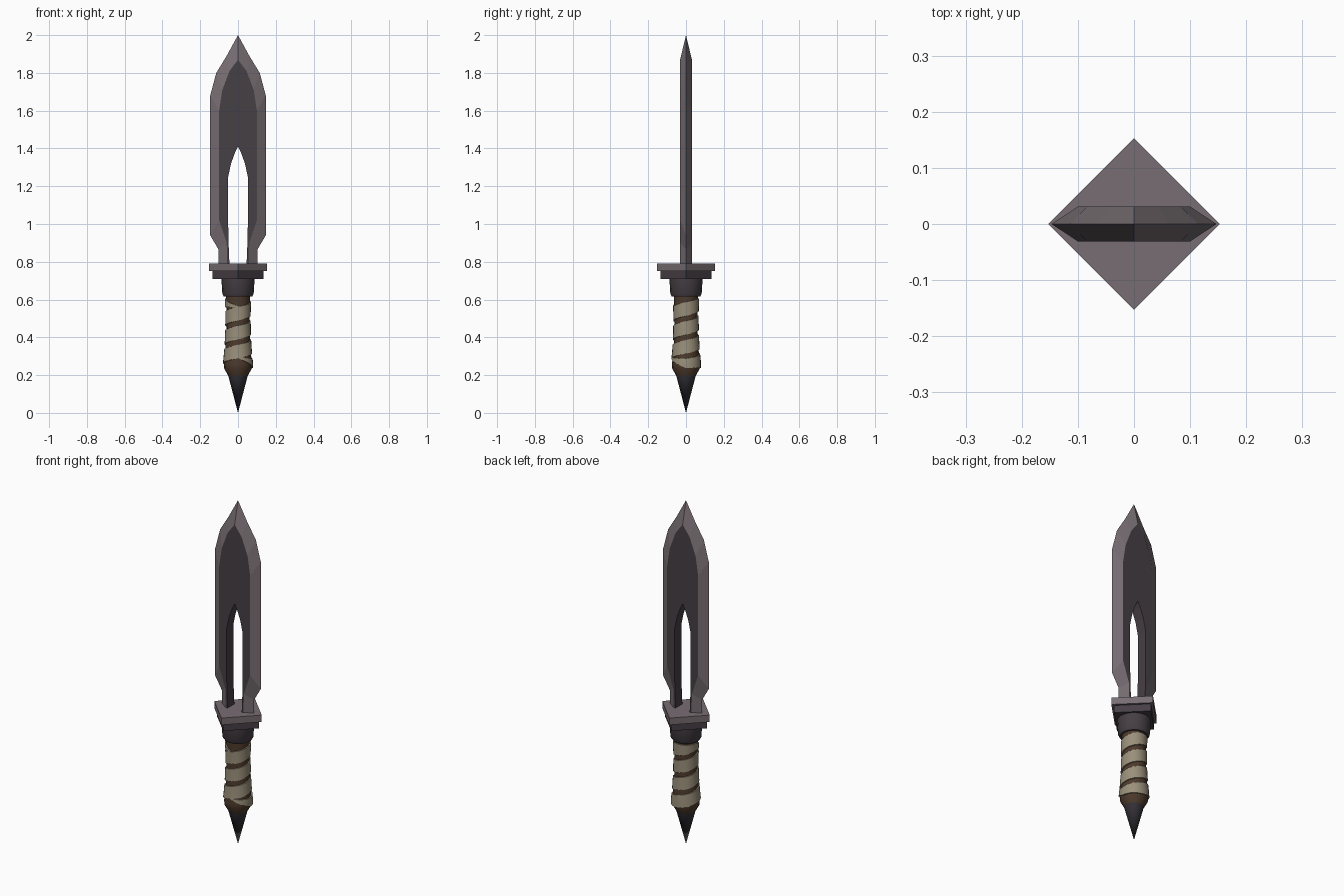
import bpy, bmesh, math

if "Cube" in bpy.data.objects:
    bpy.data.objects.remove(bpy.data.objects["Cube"])


def material(name, r, g, b):
    m = bpy.data.materials.new(name)
    m.diffuse_color = (r, g, b, 1)
    m.use_nodes = True
    m.node_tree.nodes["Principled BSDF"].inputs["Base Color"].default_value = m.diffuse_color
    return m


STEEL = material("light steel", 0.185, 0.155, 0.168)
DARK = material("dark steel", 0.062, 0.050, 0.060)
IRON = material("black iron", 0.034, 0.031, 0.037)
LEATHER = material("brown leather", 0.075, 0.043, 0.025)
CLOTH = material("cloth wrap", 0.32, 0.275, 0.195)


def finish(name, bm, mats, smooth=None):
    bmesh.ops.remove_doubles(bm, verts=bm.verts, dist=1e-5)
    bmesh.ops.recalc_face_normals(bm, faces=bm.faces)
    me = bpy.data.meshes.new(name)
    bm.to_mesh(me)
    bm.free()
    for m in mats:
        me.materials.append(m)
    ob = bpy.data.objects.new(name, me)
    bpy.context.collection.objects.link(ob)
    if smooth:
        bpy.ops.object.select_all(action='DESELECT')
        bpy.context.view_layer.objects.active = ob
        ob.select_set(True)
        bpy.ops.object.shade_smooth_by_angle(angle=math.radians(smooth))
    return ob


def lathe(name, profile, sides, mat, smooth=None):
    """Stack rings of (radius, z) and cap both ends."""
    bm = bmesh.new()
    rings = [[bm.verts.new((r * math.cos(math.tau * i / sides),
                            r * math.sin(math.tau * i / sides), z))
              for i in range(sides)] for r, z in profile]
    for a, b in zip(rings, rings[1:]):
        for i in range(sides):
            j = (i + 1) % sides
            bm.faces.new((a[i], a[j], b[j], b[i]))
    for ring, (r, z) in ((rings[0], profile[0]), (rings[-1], profile[-1])):
        if r > 0.001:
            bm.faces.new(ring)
    return finish(name, bm, [mat], smooth)


# Blade: cutting edge, fuller edge and slot edge as matching half outlines (x, z)
T = 0.031
edge = [(0, 2.0), (0.06, 1.89), (0.115, 1.8), (0.147, 1.68),
        (0.147, 0.94), (0.103, 0.865), (0.103, 0.78)]
panel = [(0, 1.87), (0.045, 1.81), (0.083, 1.71), (0.10, 1.6),
         (0.10, 1.02), (0.06, 0.9), (0.057, 0.78)]
slot = [(0, 1.41), (0.017, 1.375), (0.037, 1.32), (0.052, 1.25),
        (0.052, 1.0), (0.05, 0.9), (0.045, 0.78)]
bm = bmesh.new()
for sx in (1, -1):
    for sy in (1, -1):
        rows = [[bm.verts.new((sx * x, sy * y, z)) for x, z in pts]
                for pts, y in ((edge, 0), (panel, T), (slot, T), (slot, 0))]
        for k, (a, b) in enumerate(zip(rows, rows[1:])):
            for i in range(len(edge) - 1):
                f = bm.faces.new((a[i], a[i + 1], b[i + 1], b[i]))
                f.material_index = min(k, 1)   # bevel steel, the rest dark
finish("blade", bm, [STEEL, DARK])

# Guard: two square plates turned on their corners, over a round collar
lathe("guard_upper_plate", [(0.153, 0.75), (0.153, 0.79)], 4, STEEL)
lathe("guard_lower_plate", [(0.136, 0.708), (0.136, 0.75)], 4, DARK)
lathe("collar", [(0.074, 0.615), (0.083, 0.63), (0.088, 0.71)], 16, DARK, 30)

# Grip and spike pommel
grip = [(0.048, 0.19), (0.073, 0.235), (0.074, 0.26), (0.067, 0.33),
        (0.062, 0.42), (0.061, 0.52), (0.064, 0.62)]
lathe("grip", grip, 16, LEATHER, 50)
lathe("spike_pommel", [(0, 0), (0.051, 0.195)], 16, IRON, 50)


def grip_radius(z):
    for (r0, z0), (r1, z1) in zip(grip, grip[1:]):
        if z <= z1:
            return r0 + (r1 - r0) * (z - z0) / (z1 - z0)
    return grip[-1][0]


# Cloth wrap: a rising spiral strip whose two ends taper off at the front
STEPS, TURNS, PITCH = 24, 4, 0.1
bm = bmesh.new()
prev = None
n = STEPS * TURNS
for s in range(n + 1):
    turn = s / STEPS
    ang = math.tau * turn - math.pi / 2
    mid = 0.225 + PITCH * turn
    low, high = max(mid - 0.036, 0.237), min(mid + 0.036, 0.605)
    if turn < 0.25:
        low, high = 0.29 - 0.053 * turn * 4, 0.295 - 0.009 * turn * 4
    left = TURNS - turn
    if left < 0.25:
        high, low = 0.565 + 0.04 * left * 4, 0.555 + 0.009 * left * 4
    pts = []
    for k, out in ((0, -0.004), (0, 0.006), (0.5, 0.006), (1, 0.006), (1, -0.004)):
        z = low + (high - low) * k
        r = grip_radius(z) + out
        pts.append(bm.verts.new((r * math.cos(ang), r * math.sin(ang), z)))
    if prev:
        for i in range(5):
            j = (i + 1) % 5
            bm.faces.new((prev[i], prev[j], pts[j], pts[i]))
    if s in (0, n):
        bm.faces.new(pts)
    prev = pts
finish("cloth_wrap", bm, [CLOTH], 40)
